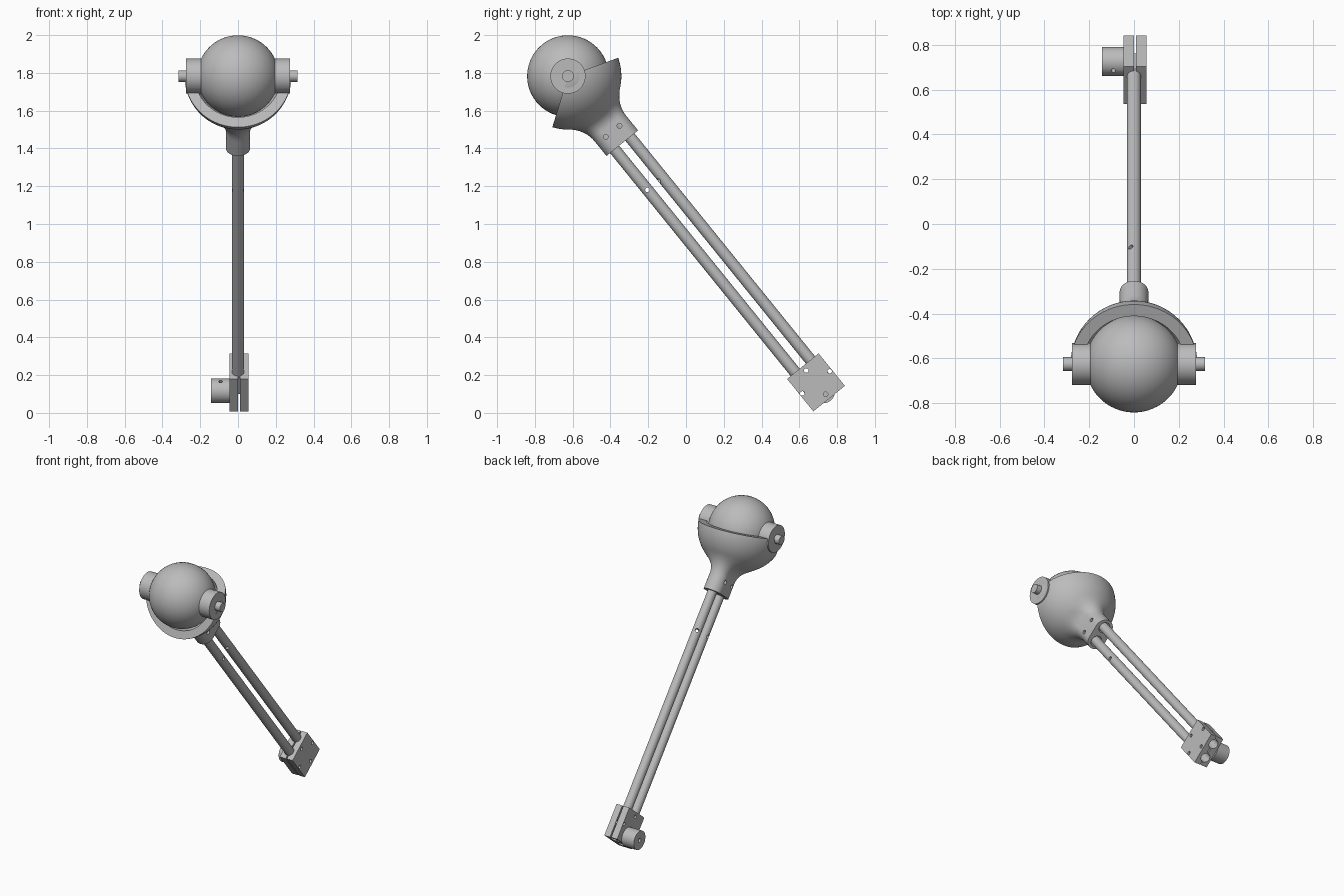
import bpy, bmesh
from math import sin, cos, pi, sqrt, radians
from mathutils import Matrix, Vector

if "Cube" in bpy.data.objects:
    bpy.data.objects.remove(bpy.data.objects["Cube"])

# Local frame: origin at the ball centre, arm running down local -z
FRAME = Matrix.Translation((0, -0.625, 1.783)) @ Matrix.Rotation(radians(39), 4, "X")
CUP_R = 0.283
COLLAR_END = 0.457
ROD_Y = 0.052
BLOCK_TOP, BLOCK_END = 1.976, 2.197
BLOCK_MID = (BLOCK_TOP + BLOCK_END) / 2

grey = bpy.data.materials.new("plain_grey")
grey.use_nodes = True
grey.diffuse_color = (0.5, 0.5, 0.5, 1)
grey.node_tree.nodes["Principled BSDF"].inputs["Base Color"].default_value = (0.5, 0.5, 0.5, 1)


def make(name, bm):
    bmesh.ops.recalc_face_normals(bm, faces=bm.faces)
    mesh = bpy.data.meshes.new(name)
    bm.to_mesh(mesh)
    bm.free()
    mesh.materials.append(grey)
    ob = bpy.data.objects.new(name, mesh)
    ob.matrix_world = FRAME
    bpy.context.collection.objects.link(ob)
    return ob


def rod(name, a, b, r, sides=32):
    """Cylinder between two local points."""
    a, b = Vector(a), Vector(b)
    bm = bmesh.new()
    turn = (b - a).to_track_quat("Z", "Y").to_matrix().to_4x4()
    bmesh.ops.create_cone(bm, cap_ends=True, segments=sides, radius1=r, radius2=r,
                          depth=(b - a).length,
                          matrix=Matrix.Translation((a + b) / 2) @ turn)
    return make(name, bm)


def box(name, lo, hi):
    lo, hi = Vector(lo), Vector(hi)
    bm = bmesh.new()
    bmesh.ops.create_cube(bm, size=1, matrix=Matrix.Translation((lo + hi) / 2)
                          @ Matrix.Diagonal((*(hi - lo), 1)))
    return make(name, bm)


def ball(name, r):
    bm = bmesh.new()
    bmesh.ops.create_uvsphere(bm, u_segments=64, v_segments=32, radius=r,
                              matrix=Matrix.Rotation(pi / 2, 4, "Y"))
    return make(name, bm)


def cut(ob, *cutters):
    """Subtract the cutters, bake the result and remove them."""
    for c in cutters:
        c.hide_render = True
        mod = ob.modifiers.new("cut", "BOOLEAN")
        mod.object, mod.operation, mod.solver = c, "DIFFERENCE", "EXACT"
    bpy.context.view_layer.update()
    baked = bpy.data.meshes.new_from_object(ob.evaluated_get(bpy.context.evaluated_depsgraph_get()))
    ob.modifiers.clear()
    ob.data = baked
    for c in cutters:
        bpy.data.objects.remove(c)


def flare(t, start, end, width):
    """Half-width of the cup: sphere, then a fillet into the straight collar."""
    if t <= start:
        return sqrt(CUP_R ** 2 - t * t)
    if t >= end:
        return width
    r0 = sqrt(CUP_R ** 2 - start ** 2)
    mid = start + (r0 - width) * r0 / start
    qa, qb = start - 2 * mid + end, 2 * (mid - start)
    s = (-qb + sqrt(qb * qb + 4 * qa * (t - start))) / (2 * qa)
    return (1 - s) ** 2 * r0 + (1 - (1 - s) ** 2) * width


# Ball with side hubs and pivot pins
globe = ball("ball", 0.216)
for side, x in (("left", 1), ("right", -1)):
    rod(side + "_hub", (0.17 * x, 0, 0), (0.276 * x, 0, 0), 0.093, 48)
    rod(side + "_pin", (0.26 * x, 0, 0), (0.316 * x, 0, 0), 0.031)

# Cup lofted from a sphere into an oblong collar
bm = bmesh.new()
rings, steps, sides = [], 48, 64
for i in range(steps + 1):
    t = -0.02 + (COLLAR_END + 0.02) * i / steps
    a, b = flare(t, 0.22, 0.36, 0.1075), flare(t, 0.25, 0.34, 0.064)
    ring = []
    for k in range(sides):
        ang = 2 * pi * (k + 0.5) / sides
        shift = (a - b) * (1 if sin(ang) > 0 else -1)
        ring.append(bm.verts.new((b * cos(ang), b * sin(ang) + shift, -t)))
    rings.append(ring)
for r0, r1 in zip(rings, rings[1:]):
    for k in range(sides):
        n = (k + 1) % sides
        bm.faces.new((r0[k], r0[n], r1[n], r1[k]))
bm.faces.new(rings[0])
bm.faces.new(rings[-1])
cup = make("cup", bm)

# Wedge that opens the cup at the front
bm = bmesh.new()
fan = [(0, 0)] + [(cos(radians(d)), sin(radians(d))) for d in (-19, 40, 98, 156, 214)]
face = bm.faces.new([bm.verts.new((-1, y, z)) for y, z in fan])
moved = bmesh.ops.extrude_face_region(bm, geom=[face])["geom"]
bmesh.ops.translate(bm, vec=(2, 0, 0), verts=[v for v in moved if isinstance(v, bmesh.types.BMVert)])
wedge = make("wedge_cutter", bm)

cutters = [wedge, ball("hollow_cutter", 0.228)]
for y in (-ROD_Y, ROD_Y):
    cutters.append(rod("socket_cutter", (0, y, -0.41), (0, y, -0.5), 0.038))
    cutters.append(rod("screw_cutter", (-0.1, y * 0.9, -0.376), (0.1, y * 0.9, -0.376), 0.013, 16))
cut(cup, *cutters)

# Twin rods with a small cross hole each
for name, y, dx, dy in (("lower_rod", -ROD_Y, 1, 0), ("upper_rod", ROD_Y, 0.5, -0.85)):
    arm = rod(name, (0, y, -0.33), (0, y, -2.1), 0.031)
    z, reach = -0.733, 0.05
    cut(arm, rod("hole_cutter", (-dx * reach, y - dy * reach, z), (dx * reach, y + dy * reach, z), 0.012, 16))

# Clamp block in two halves, bored for the rods and screws
for name, x0, x1 in (("right_clamp_half", -0.046, 0.001), ("left_clamp_half", 0.010, 0.055)):
    half = box(name, (x0, -0.1075, -BLOCK_END), (x1, 0.1075, -BLOCK_TOP))
    bores = [rod("bore_cutter", (0, y, -1.9), (0, y, -2.3), 0.0315) for y in (-ROD_Y, ROD_Y)]
    for y, z in ((0, 0.081), (0, -0.081), (0.093, 0), (-0.093, 0)):
        z -= BLOCK_MID
        bores.append(rod("screw_cutter", (-0.1, y, z), (0.1, y, z), 0.012, 16))
    cut(half, *bores)

# Knob on the right side of the clamp
kz = -2.145
knob = rod("clamp_knob", (-0.142, 0, kz), (-0.046, 0, kz), 0.065, 48)
cut(knob, rod("axis_cutter", (-0.2, 0, kz), (-0.06, 0, kz), 0.014, 16),
    rod("set_screw_cutter", (-0.092, 0, kz), (-0.092, 0, kz + 0.1), 0.01, 16))

# Smooth shading with sharp edges kept
bpy.ops.object.select_all(action="DESELECT")
for ob in bpy.context.collection.objects:
    if ob.type == "MESH" and grey.name in ob.data.materials:
        ob.select_set(True)
        bpy.context.view_layer.objects.active = ob
bpy.ops.object.shade_smooth_by_angle(angle=radians(30))
